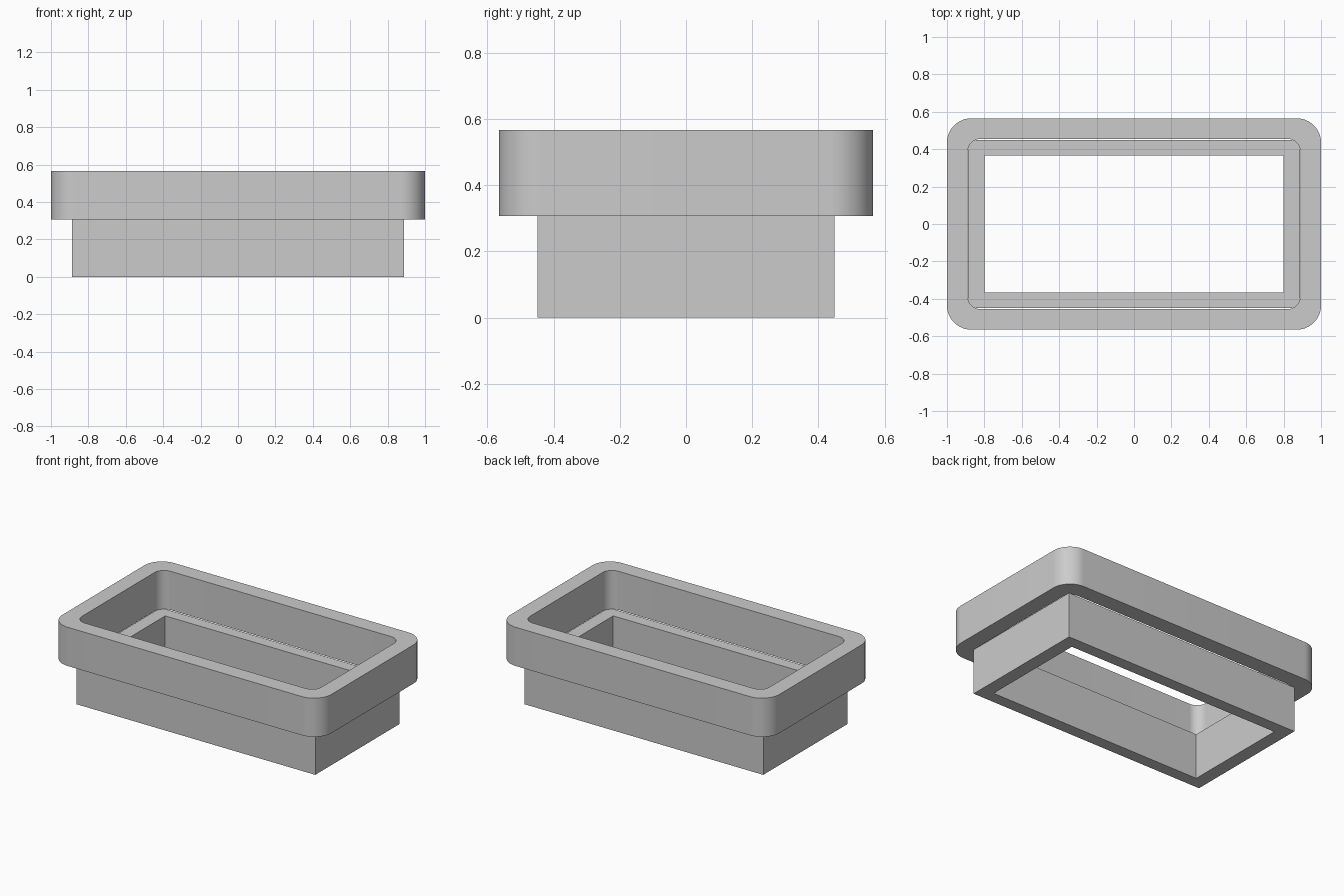
import bpy, bmesh
from math import cos, sin, pi, radians

cube = bpy.data.objects.get("Cube")
if cube:
    bpy.data.objects.remove(cube, do_unlink=True)

grey = bpy.data.materials.new("light grey")
grey.use_nodes = True
colour = (0.6, 0.6, 0.6, 1)
grey.diffuse_color = colour
grey.node_tree.nodes["Principled BSDF"].inputs["Base Color"].default_value = colour


def outline(half_x, half_y, radius, steps):
    """Rectangle outline with rounded corners, counter-clockwise."""
    points = []
    for k, (sx, sy) in enumerate([(1, 1), (-1, 1), (-1, -1), (1, -1)]):
        for i in range(steps + 1):
            a = (k + i / max(steps, 1)) * pi / 2
            points.append((sx * (half_x - radius) + radius * cos(a),
                           sy * (half_y - radius) + radius * sin(a)))
    return points


def frame(name, outer, inner, bottom, top, steps=0):
    """Closed hollow frame between two matching outlines."""
    bm = bmesh.new()
    loops = [[bm.verts.new((x, y, z)) for x, y in outline(*size, steps)]
             for size, z in ((outer, bottom), (outer, top), (inner, top), (inner, bottom))]
    n = len(loops[0])
    for a, b in zip(loops, loops[1:] + loops[:1]):
        for i in range(n):
            j = (i + 1) % n
            bm.faces.new((a[i], a[j], b[j], b[i]))
    bmesh.ops.recalc_face_normals(bm, faces=bm.faces)
    mesh = bpy.data.meshes.new(name)
    bm.to_mesh(mesh)
    bm.free()
    mesh.materials.append(grey)
    obj = bpy.data.objects.new(name, mesh)
    bpy.context.collection.objects.link(obj)
    return obj


# Square-cornered lower sleeve
frame("lower_sleeve", (0.888, 0.448, 0), (0.798, 0.367, 0), 0, 0.306)

# Wider collar with rounded corners, resting on the sleeve corners
collar = frame("upper_collar", (1, 0.565, 0.13), (0.89, 0.455, 0.07), 0.306, 0.566, 16)
bpy.ops.object.select_all(action="DESELECT")
collar.select_set(True)
bpy.context.view_layer.objects.active = collar
bpy.ops.object.shade_smooth_by_angle(angle=radians(30))
